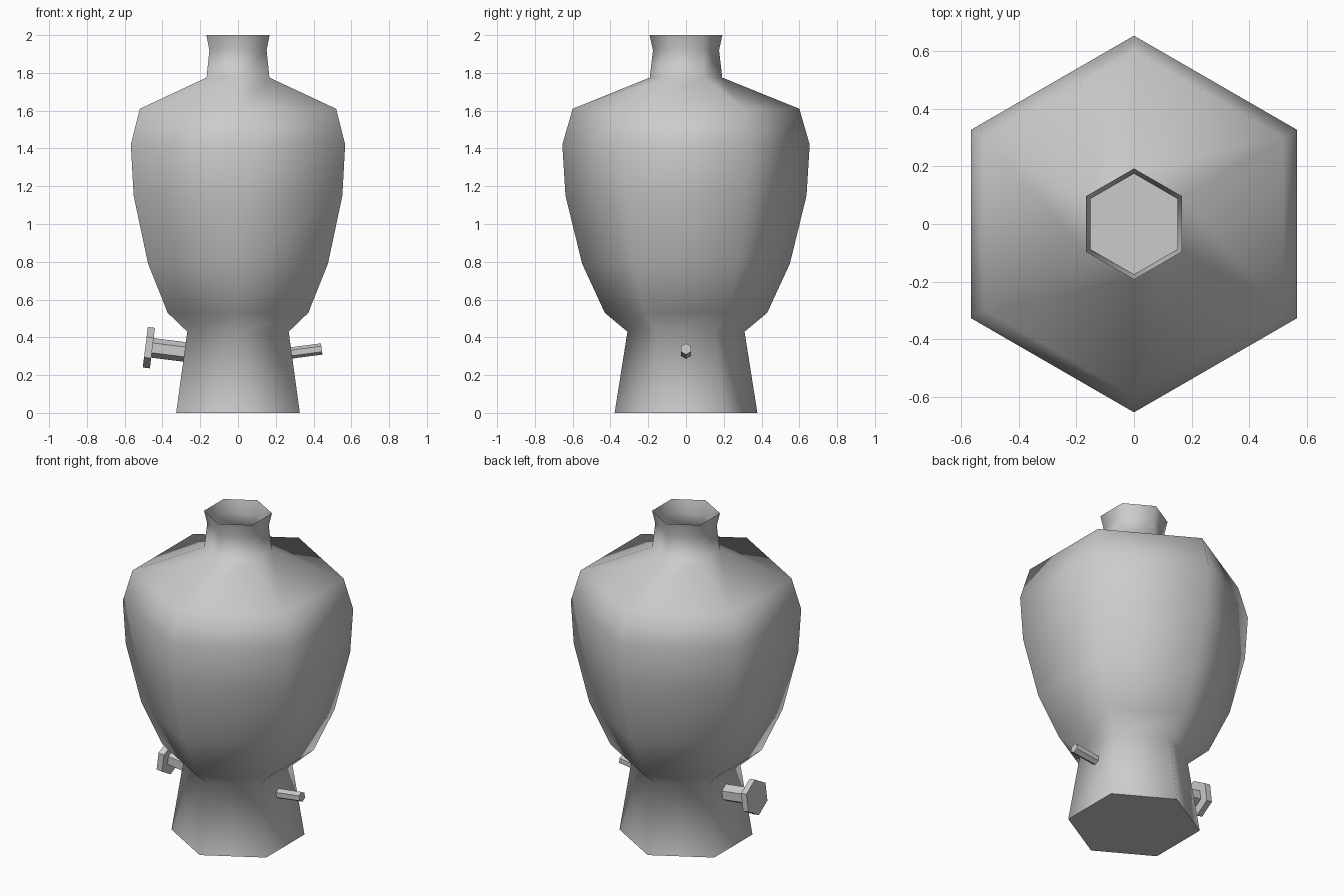
import bpy, bmesh, math
from mathutils import Vector

SIDES = 6

cube = bpy.data.objects.get("Cube")
if cube:
    bpy.data.objects.remove(cube, do_unlink=True)

clay = bpy.data.materials.new("grey_clay")
clay.use_nodes = True
clay.diffuse_color = (0.6, 0.6, 0.6, 1)
clay.node_tree.nodes["Principled BSDF"].inputs["Base Color"].default_value = (0.6, 0.6, 0.6, 1)


def hex_lathe(name, profile, start=(0, 0, 0), axis=(0, 0, 1), cap_end=False, sharp=180):
    """Stack six-sided rings of (radius, distance) along an axis, capping the start."""
    bm = bmesh.new()
    axis = Vector(axis).normalized()
    across = Vector((0, 1, 0))
    side = across.cross(axis)
    # one corner points along y for upright parts, along z for sideways parts
    turn = 0 if abs(axis.z) > 0.9 else math.pi / 2
    rings = []
    for radius, dist in profile:
        ring = []
        for k in range(SIDES):
            a = turn - 2 * math.pi * k / SIDES
            offset = across * math.cos(a) + side * math.sin(a)
            ring.append(bm.verts.new(Vector(start) + axis * dist + offset * radius))
        rings.append(ring)
    for low, high in zip(rings, rings[1:]):
        for k in range(SIDES):
            n = (k + 1) % SIDES
            bm.faces.new((low[k], low[n], high[n], high[k]))
    caps = [bm.faces.new(rings[0][::-1])]
    if cap_end:
        caps.append(bm.faces.new(rings[-1]))
    bm.normal_update()
    # make sure every face points outward
    if caps[0].normal.dot(axis) > 0:
        bmesh.ops.reverse_faces(bm, faces=bm.faces[:])
    for face in bm.faces:
        face.smooth = face not in caps
    for cap in caps:
        for edge in cap.edges:
            edge.smooth = False
    for edge in bm.edges:
        if edge.calc_face_angle(0) > math.radians(sharp):
            edge.smooth = False
    mesh = bpy.data.meshes.new(name)
    bm.to_mesh(mesh)
    bm.free()
    mesh.materials.append(clay)
    obj = bpy.data.objects.new(name, mesh)
    bpy.context.collection.objects.link(obj)
    return obj


# Open vessel: flared foot, round belly, sloping shoulder and short neck
hex_lathe("vessel_body", [
    (0.378, 0), (0.31, 0.43), (0.43, 0.53), (0.55, 0.79), (0.638, 1.15),
    (0.655, 1.42), (0.60, 1.61), (0.192, 1.775), (0.175, 1.92), (0.193, 2.0)])

# Thin peg on the left of the foot, tilted slightly upward
hex_lathe("thin_peg", [(0.03, 0), (0.03, 0.22)], (0.225, 0, 0.31), (1, 0, 0.13),
          cap_end=True, sharp=40)

# Thick stem and wide hexagonal knob on the right of the foot
tilt = (-1, 0, 0.125)
hex_lathe("knob_stem", [(0.052, 0), (0.052, 0.24)], (-0.22, 0, 0.315), tilt,
          cap_end=True, sharp=40)
hex_lathe("knob_plate", [(0.108, 0), (0.108, 0.038)], (-0.453, 0, 0.343), tilt,
          cap_end=True, sharp=40)
